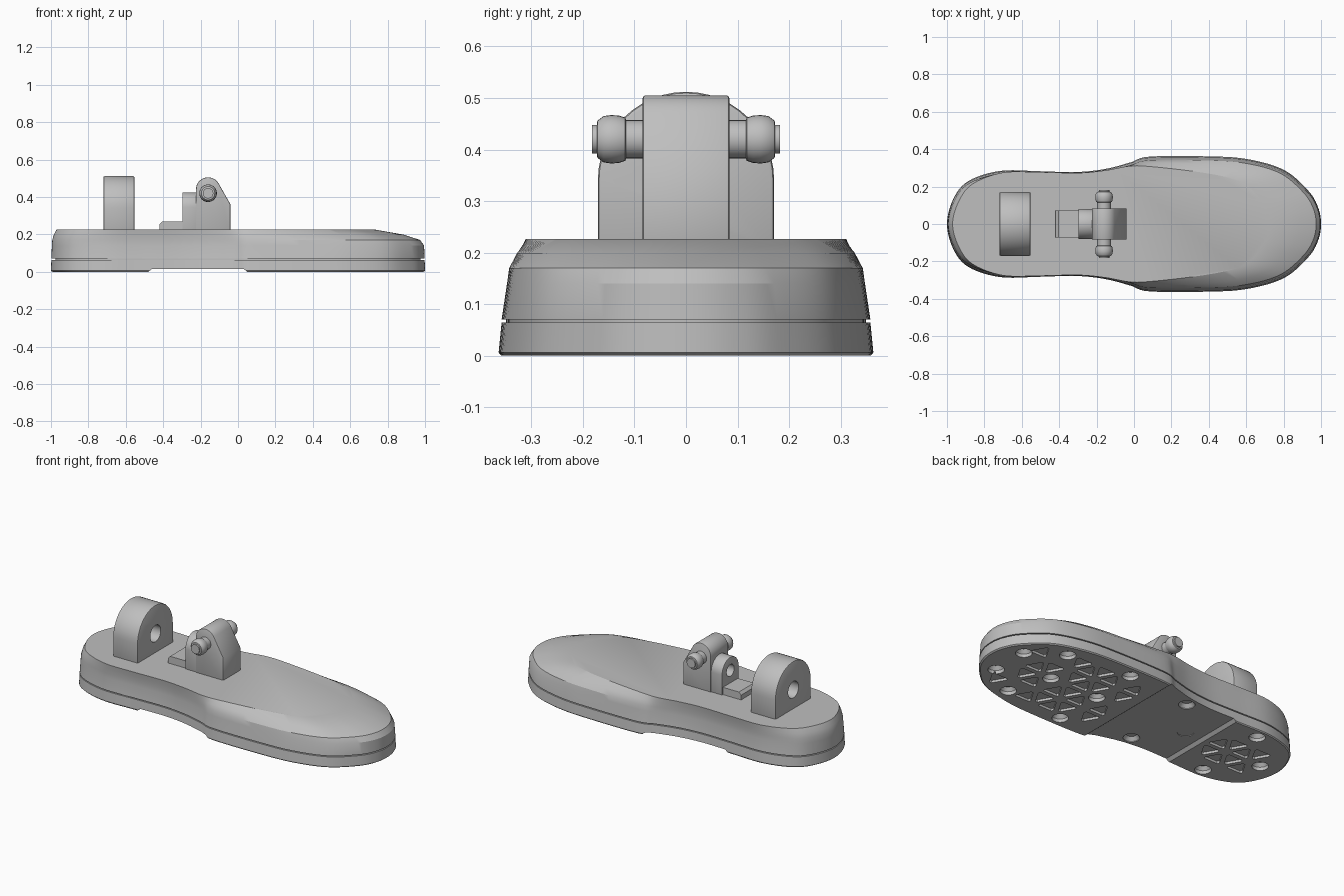
import bpy, bmesh, math
from mathutils import Vector

if "Cube" in bpy.data.objects:
    bpy.data.objects.remove(bpy.data.objects["Cube"])

grey = bpy.data.materials.new("plain_grey")
grey.use_nodes = True
grey.diffuse_color = (0.52, 0.52, 0.52, 1)
grey.node_tree.nodes["Principled BSDF"].inputs["Base Color"].default_value = grey.diffuse_color


def make(name, bm):
    bmesh.ops.recalc_face_normals(bm, faces=bm.faces)
    mesh = bpy.data.meshes.new(name)
    bm.to_mesh(mesh)
    bm.free()
    mesh.materials.append(grey)
    ob = bpy.data.objects.new(name, mesh)
    bpy.context.collection.objects.link(ob)
    return ob


def activate(ob):
    bpy.ops.object.select_all(action="DESELECT")
    ob.select_set(True)
    bpy.context.view_layer.objects.active = ob


def smooth(ob, angle=30):
    activate(ob)
    bpy.ops.object.shade_smooth_by_angle(angle=math.radians(angle))


def loft(bm, rings):
    """Closed solid through rings of equal length."""
    rows = [[bm.verts.new(p) for p in ring] for ring in rings]
    n = len(rows[0])
    for a, b in zip(rows, rows[1:]):
        for i in range(n):
            j = (i + 1) % n
            bm.faces.new((a[i], a[j], b[j], b[i]))
    bm.faces.new(rows[0][::-1])
    bm.faces.new(rows[-1])


def prism(bm, profile, axis, lo, hi):
    """Extrude a 2D profile along x, y or z."""
    place = {"x": lambda p, d: (d, p[0], p[1]),
             "y": lambda p, d: (p[0], d, p[1]),
             "z": lambda p, d: (p[0], p[1], d)}[axis]
    loft(bm, [[place(p, d) for p in profile] for d in (lo, hi)])


def arc(cx, cz, r, start, end, n):
    return [(cx + r * math.cos(math.radians(start + (end - start) * i / n)),
             cz + r * math.sin(math.radians(start + (end - start) * i / n)))
            for i in range(n + 1)]


def circle(cx, cz, r, n=32):
    return arc(cx, cz, r, 0, 360, n)[:-1]


def cut(ob, bm):
    tool = make("cutter", bm)
    tool.hide_render = True
    mod = ob.modifiers.new("cut", "BOOLEAN")
    mod.operation, mod.solver, mod.object = "DIFFERENCE", "EXACT", tool
    activate(ob)
    bpy.ops.object.modifier_apply(modifier=mod.name)
    bpy.data.objects.remove(tool)


def bevel(ob, width):
    mod = ob.modifiers.new("edge", "BEVEL")
    mod.width, mod.segments = width, 2
    mod.limit_method, mod.angle_limit = "ANGLE", math.radians(40)
    activate(ob)
    bpy.ops.object.modifier_apply(modifier=mod.name)


# Half outlines of the foot, heel to toe
base_half = [(-1, 0), (-.965, .136), (-.885, .23), (-.715, .284), (-.5, .282),
             (-.3, .279), (-.15, .296), (-.02, .33), (.08, .36), (.38, .362),
             (.6, .348), (.8, .29), (.93, .18), (.984, .09), (1, 0)]
top_half = [(-.97, 0), (-.935, .125), (-.86, .216), (-.7, .275), (-.5, .277),
            (-.3, .273), (-.15, .287), (-.02, .31), (.1, .306), (.33, .28),
            (.5, .25), (.6, .215), (.68, .13), (.72, .06), (.73, 0)]


def outline(half, steps=6):
    """Closed smooth curve through the mirrored half outline."""
    pts = [Vector(p) for p in half] + [Vector((x, -y)) for x, y in half[-2:0:-1]]
    n, out = len(pts), []
    for i in range(n):
        a, b, c, d = (pts[(i + k) % n] for k in (-1, 0, 1, 2))
        for s in range(steps):
            t = s / steps
            out.append(b + (c - a) * t / 2 + (2 * a - 5 * b + 4 * c - d) * t * t / 2
                       + (3 * b - a - 3 * c + d) * t ** 3 / 2)
    return out


base, top = outline(base_half), outline(top_half)


def ring(z, sx, sy, blend=0):
    return [(p.x * sx * (1 - blend) + q.x * blend,
             p.y * sy * (1 - blend) + q.y * blend, z) for p, q in zip(base, top)]


# Foot body with a recessed seam below it
bm = bmesh.new()
loft(bm, [ring(.055, .975, .96), ring(.07, .975, .96), ring(.07, .998, .984),
          ring(.14, .995, .955), ring(.17, .995, .955, .08),
          ring(.199, .995, .955, .42), ring(.226, 1, 1, 1)])
smooth(make("foot_body", bm), 25)

# Sole
bm = bmesh.new()
loft(bm, [ring(0, .992, .985), ring(.006, 1, 1), ring(.064, .998, .984)])
sole = make("sole", bm)

# Raised arch across the sole
bm = bmesh.new()
prism(bm, [(-.49, -.01), (-.46, .016), (.03, .016), (.06, -.01)], "y", -.5, .5)
cut(sole, bm)

# Screw holes in the sole
holes = [(.865, .115), (.67, .247), (.27, .292), (-.175, .23), (-.67, .225)]
holes = [(x, s * y) for x, y in holes for s in (1, -1)]
holes += [(.58, 0), (.26, 0), (-.88, 0)]


def half_width(x):
    for (x0, y0), (x1, y1) in zip(base_half, base_half[1:]):
        if x0 <= x <= x1:
            return y0 + (y1 - y0) * (x - x0) / (x1 - x0)
    return -1


# Triangular tread pockets
bm = bmesh.new()
side = .16
high = side * math.sqrt(3) / 2
for row in range(-5, 5):
    for col in range(-14, 15):
        x, y = col * side / 2, (row + .5) * high
        flip = 1 if (row + col) % 2 else -1
        c = Vector((x, y - flip * high / 6))
        tri = [c + Vector((math.cos(a), math.sin(a))) * .066
               for a in (math.radians(flip * 90 + k * 120) for k in range(3))]
        inside = all(abs(p.y) < half_width(p.x) - .025 and not -.5 < p.x < .07 for p in tri)
        clear = all((c - Vector(h)).length > .088 for h in holes)
        if inside and clear:
            # blunt the three corners
            soft = []
            for k in range(3):
                soft += [tri[k].lerp(tri[k - 1], .12), tri[k].lerp(tri[(k + 1) % 3], .12)]
            prism(bm, soft, "z", -.01, .014)
cut(sole, bm)

bm = bmesh.new()
for x, y in holes:
    rings = [[(px, py, z) for px, py in circle(x, y, r, 20)]
             for r, z in ((.045, -.01), (.045, .02), (.028, .04))]
    loft(bm, rings)
prism(bm, circle(-.36, 0, .045, 24), "z", -.01, .02)
cut(sole, bm)
smooth(sole)


def arch_post(name, lo, hi, half, spring, bore, edge):
    bm = bmesh.new()
    prism(bm, [(-half, .2), (half, .2)] + arc(0, spring, half, 0, 180, 24), "x", lo, hi)
    ob = make(name, bm)
    bevel(ob, edge)
    bm = bmesh.new()
    prism(bm, circle(0, spring, bore), "x", lo - .05, hi + .05)
    cut(ob, bm)
    smooth(ob)


# Heel post and small rear post, both bored lengthwise
arch_post("heel_post", -.72, -.553, .171, .341, .05, .008)
arch_post("small_post", -.298, -.215, .08, .345, .036, .003)

# Ankle bracket
bm = bmesh.new()
prism(bm, [(-.04, .2), (-.04, .36)] + arc(-.16, .44, .065, 30, 180, 16) + [(-.225, .2)],
      "y", -.084, .084)
bracket = make("ankle_bracket", bm)
bevel(bracket, .005)
smooth(bracket)

# Low stop plate with a sloped tip
bm = bmesh.new()
prism(bm, [(-.42, .2), (-.42, .255), (-.405, .27), (-.22, .27), (-.22, .2)], "y", -.072, .072)
smooth(make("stop_plate", bm))

# Cross pin with a rounded knob on each end
knob = [(.08, .037), (.116, .037), (.118, .042), (.13, .046), (.145, .047), (.16, .045),
        (.172, .036), (.173, .028), (.182, .028)]
stations = [(-y, r) for y, r in reversed(knob)] + knob
bm = bmesh.new()
loft(bm, [[(px, y, pz) for px, pz in circle(-.16, .42, r, 28)] for y, r in stations])
smooth(make("cross_pin", bm), 35)
